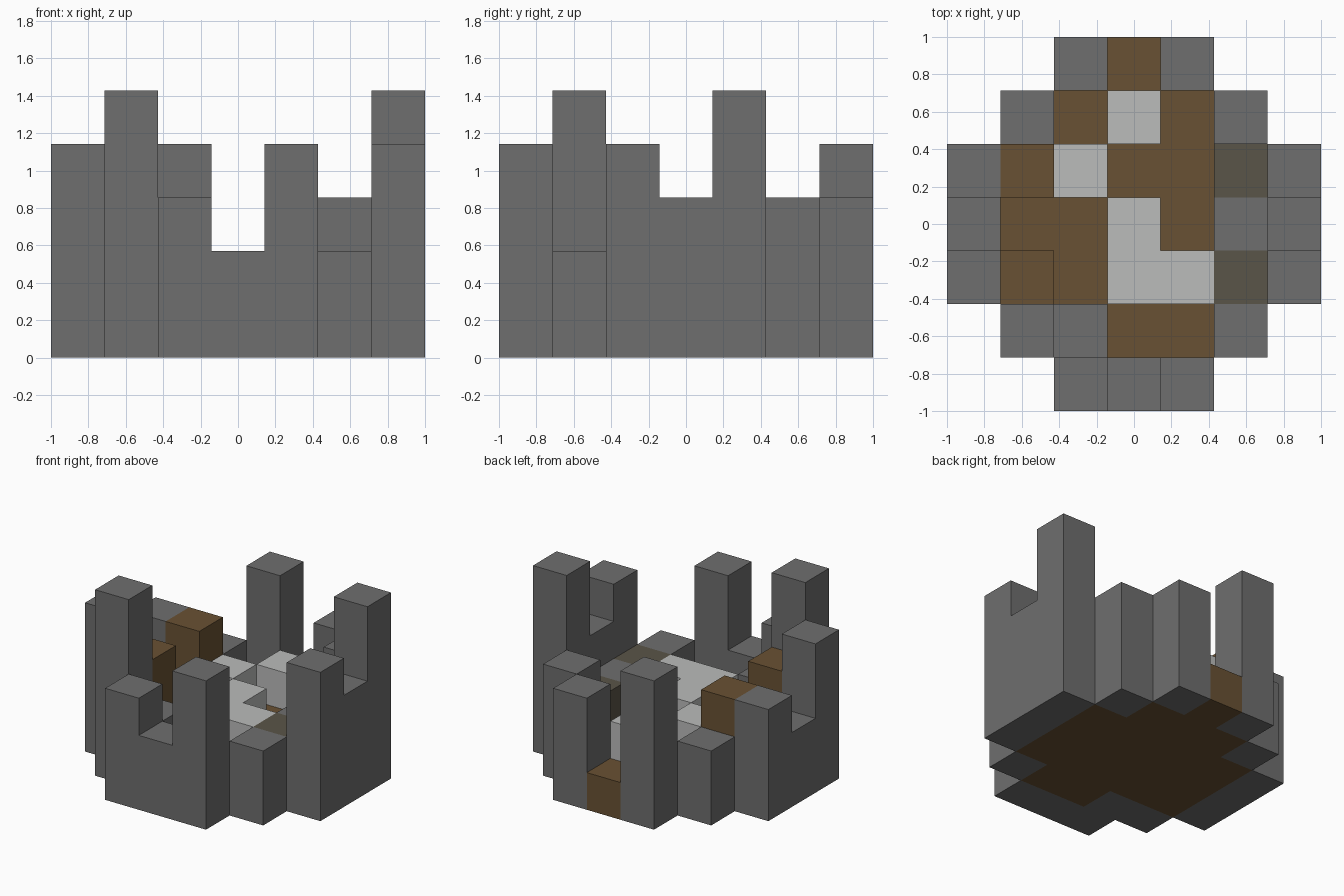
import bpy
import bmesh
from mathutils import Vector

cube = bpy.data.objects.get("Cube")
if cube:
    bpy.data.objects.remove(cube, do_unlink=True)

GRID = 7
CELL = 2 / GRID


def material(name, color):
    mat = bpy.data.materials.new(name)
    mat.use_nodes = True
    rgba = (*color, 1)
    mat.diffuse_color = rgba
    bsdf = mat.node_tree.nodes["Principled BSDF"]
    bsdf.inputs["Base Color"].default_value = rgba
    bsdf.inputs["Roughness"].default_value = 0.9
    return mat


stone = material("stone grey", (0.156, 0.156, 0.156))
earth = material("earth brown", (0.141, 0.083, 0.033))
pale = material("pale stone", (0.497, 0.504, 0.497))
mossy = material("muddy stone", (0.102, 0.089, 0.065))


def block_part(name, plan, mat, base=0):
    """Raise each digit of a floor plan (back row first) into a column of cells."""
    cells = set()
    for row, line in enumerate(plan):
        for i, ch in enumerate(line):
            if ch != ".":
                cells |= {(i, GRID - 1 - row, k) for k in range(base, int(ch))}

    bm = bmesh.new()
    # One quad for each cell side that is not shared with another cell
    for cell in cells:
        for axis in range(3):
            for sign in (-1, 1):
                step = [0, 0, 0]
                step[axis] = sign
                if tuple(c + s for c, s in zip(cell, step)) in cells:
                    continue
                normal = Vector(step) / 2
                u = Vector([float(a == (axis + 1) % 3) for a in range(3)]) / 2
                v = normal.cross(u) * 2
                centre = Vector(cell) + Vector((0.5, 0.5, 0.5)) + normal
                corners = (centre - u - v, centre + u - v, centre + u + v, centre - u + v)
                bm.faces.new([bm.verts.new(p * CELL - Vector((1, 1, 0))) for p in corners])
    bmesh.ops.remove_doubles(bm, verts=bm.verts, dist=0.001)
    bmesh.ops.recalc_face_normals(bm, faces=bm.faces)
    bmesh.ops.dissolve_limit(bm, angle_limit=0.01, verts=bm.verts, edges=bm.edges)

    mesh = bpy.data.meshes.new(name)
    bm.to_mesh(mesh)
    bm.free()
    mesh.materials.append(mat)
    bpy.context.collection.objects.link(bpy.data.objects.new(name, mesh))


# Ruined ring wall with towers of uneven height
block_part("ring_wall", [
    "..4.3..",
    ".2...3.",
    "3.....5",
    "2.....3",
    "4.....4",
    ".52..2.",
    "..324..",
], stone)

# Earth floor with the doorway sill at the back and two raised piles
block_part("earth_floor", [
    "...1...",
    "..111..",
    ".31111.",
    ".11111.",
    ".31111.",
    "...11..",
    ".......",
], earth)

# Pale slabs lying on the floor
block_part("pale_slabs", [
    ".......",
    "...2...",
    "..2....",
    "...2...",
    "...22..",
    ".......",
    ".......",
], pale, base=1)

# Ledge along the left wall: a stone step between two muddy ones
block_part("ledge_middle", ["......."] * 3 + [".....2."] + ["......."] * 3, stone, base=1)
block_part("ledge_ends", ["......."] * 2 + [".....2.", ".......", ".....2."] + ["......."] * 2, mossy, base=1)
